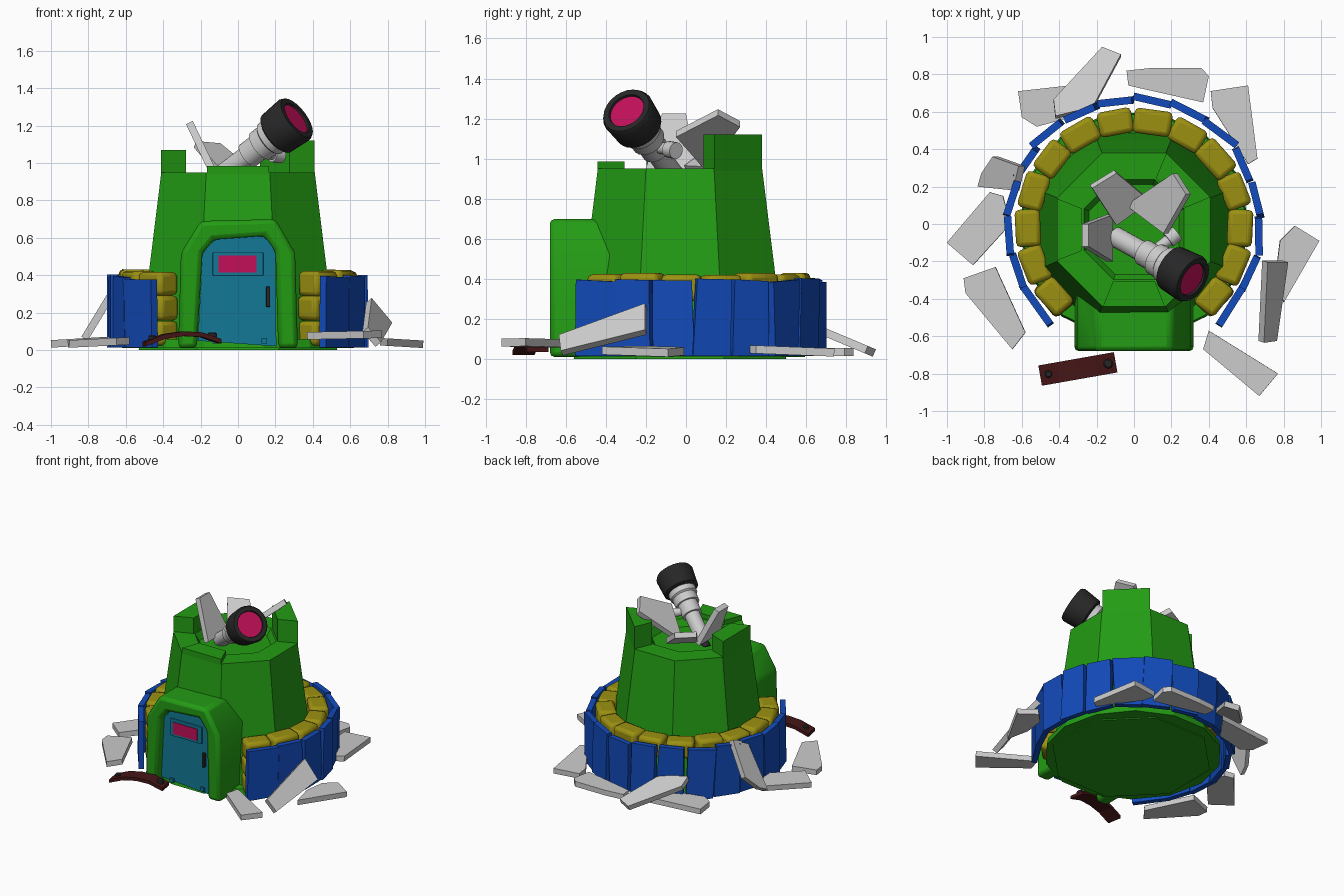
import bpy, bmesh, math, random
from mathutils import Matrix, Vector

if "Cube" in bpy.data.objects:
    bpy.data.objects.remove(bpy.data.objects["Cube"])

random.seed(4)
rad = math.radians


def material(name, rgb):
    m = bpy.data.materials.new(name)
    m.diffuse_color = (*rgb, 1)
    m.use_nodes = True
    m.node_tree.nodes["Principled BSDF"].inputs["Base Color"].default_value = m.diffuse_color
    return m


GREEN = material("green", (0.017, 0.33, 0.007))
BLUE = material("blue", (0.006, 0.07, 0.5))
YELLOW = material("yellow", (0.33, 0.28, 0.006))
TEAL = material("teal", (0.006, 0.19, 0.3))
PINK = material("pink", (0.55, 0.005, 0.1))
DARK = material("dark", (0.02, 0.02, 0.02))
BROWN = material("brown", (0.06, 0.008, 0.008))


def finish(name, bm, matrix, mat, bevel=0.0, smooth=False, segments=2):
    bm.transform(matrix)
    bmesh.ops.recalc_face_normals(bm, faces=bm.faces)
    me = bpy.data.meshes.new(name)
    bm.to_mesh(me)
    bm.free()
    ob = bpy.data.objects.new(name, me)
    bpy.context.collection.objects.link(ob)
    if mat:
        me.materials.append(mat)
    if bevel:
        b = ob.modifiers.new("bevel", "BEVEL")
        b.width, b.segments = bevel, segments
        b.limit_method, b.angle_limit = "ANGLE", rad(30)
    if smooth:
        bpy.context.view_layer.objects.active = ob
        ob.select_set(True)
        bpy.ops.object.shade_smooth_by_angle(angle=rad(35))
        ob.select_set(False)
    return ob


def prism(name, pts, depth, matrix, mat=None, **kw):
    """Polygon in local xy, thickened along local z."""
    bm = bmesh.new()
    lo = [bm.verts.new((x, y, -depth / 2)) for x, y in pts]
    hi = [bm.verts.new((x, y, depth / 2)) for x, y in pts]
    bm.faces.new(lo)
    bm.faces.new(hi)
    for i in range(len(pts)):
        j = (i + 1) % len(pts)
        bm.faces.new((lo[i], lo[j], hi[j], hi[i]))
    return finish(name, bm, matrix, mat, **kw)


def lathe(name, profile, sides, matrix, mat=None, turn=0.0, **kw):
    """Capped stack of (radius, z) rings."""
    bm = bmesh.new()
    rings = [[bm.verts.new((r * math.cos(turn + math.tau * i / sides),
                            r * math.sin(turn + math.tau * i / sides), z))
              for i in range(sides)] for r, z in profile]
    for a, b in zip(rings, rings[1:]):
        for i in range(sides):
            j = (i + 1) % sides
            bm.faces.new((a[i], a[j], b[j], b[i]))
    bm.faces.new(rings[0])
    bm.faces.new(rings[-1])
    return finish(name, bm, matrix, mat, **kw)


def frame(deg, r, z=0.0, cy=0.0):
    """Local x = tangent, y = up, z = outward at an angle around the tower."""
    c, s = math.cos(rad(deg)), math.sin(rad(deg))
    return Matrix(((-s, 0, c, r * c), (c, 0, s, r * s + cy), (0, 1, 0, z), (0, 0, 0, 1)))


def rect(x0, x1, y0, y1):
    return [(x0, y0), (x1, y0), (x1, y1), (x0, y1)]


def slab(name, pts, z, sx=0.0, sy=0.0, th=0.04):
    """Broken slab drawn in plan, tilted by slopes sx and sy about its middle."""
    cx = sum(p[0] for p in pts) / len(pts)
    cy = sum(p[1] for p in pts) / len(pts)
    n = Vector((-sx, -sy, 1)).normalized()
    m = Matrix(((1, 0, n.x, cx), (0, 1, n.y, cy), (sx, sy, n.z, z), (0, 0, 0, 1)))
    prism(name, [(x - cx, y - cy) for x, y in pts], th, m)


# Octagonal tower with a sunken roof, on a wide footing
CY = -0.03
centre = Matrix.Translation((0, CY, 0))
lathe("tower", [(0.575, 0), (0.558, 0.06), (0.515, 0.42), (0.444, 0.95), (0.29, 0.95), (0.26, 0.9)],
      8, centre, GREEN, turn=rad(22.5))
lathe("footing", [(0.62, 0.01), (0.61, 0.06)], 14, Matrix.Translation((0, -0.01, 0)), GREEN)

# Raised wall pieces on the rim
for deg, top in ((180, 1.07), (45, 1.12), (270, 0.985)):
    pts = [(r * math.cos(rad(deg + d)), r * math.sin(rad(deg + d)))
           for r, d in ((0.444, -22), (0.444, 22), (0.3, 22), (0.3, -22))]
    prism("battlement", pts, top - 0.93, Matrix.Translation((0, CY, (top + 0.93) / 2)), GREEN)

# Porch arch, solid core behind the door
outer = [(-0.32, 0.01), (-0.305, 0.52), (-0.2, 0.69), (0.2, 0.7), (0.305, 0.52), (0.32, 0.01)]
inner = [(0.215, 0.01), (0.2, 0.53), (0.14, 0.61), (-0.13, 0.59), (-0.19, 0.52), (-0.22, 0.01)]
prism("porch_arch", outer + inner, 0.34, frame(-90, 0.51), GREEN, bevel=0.025, smooth=True)
prism("porch_core", rect(-0.24, 0.24, 0.01, 0.62), 0.3, frame(-90, 0.44), GREEN)

# Door with window, handle and hinges
door = [(-0.215, 0.05), (0.205, 0.02), (0.2, 0.53), (0.14, 0.61), (-0.12, 0.595), (-0.19, 0.52)]
prism("door", door, 0.05, frame(-90, 0.6), TEAL)
prism("window_frame", rect(-0.135, 0.135, 0.395, 0.525), 0.02, frame(-90, 0.628), TEAL, bevel=0.005)
prism("window", rect(-0.105, 0.1, 0.415, 0.505), 0.02, frame(-90, 0.633), PINK)
prism("door_handle", rect(0.15, 0.172, 0.23, 0.34), 0.025, frame(-90, 0.645), DARK, bevel=0.006)
for x in (-0.12, 0.14):
    prism("door_foot", rect(x - 0.015, x + 0.015, 0.035, 0.065), 0.02, frame(-90, 0.63), TEAL)

# Ring of rounded stones, stacked three high beside the porch
for i in range(14):
    levels = (0.09, 0.225, 0.355) if i in (0, 13) else (0.355,)
    for z in levels:
        w = 0.098 + random.uniform(-0.006, 0.008)
        h = 0.066 if z < 0.3 else 0.07 + random.uniform(-0.008, 0.008)
        m = frame(-41 + i * 262 / 13, 0.567, z, -0.015) @ Matrix.Rotation(rad(random.uniform(-3, 3)), 4, "Y")
        prism("stone", rect(-w, w, -h, h), 0.135, m, YELLOW, bevel=0.025, smooth=True)

# Uneven plank fence round the stones
for i in range(16):
    w = 0.125 if i in (0, 15) else 0.098
    j = [random.uniform(-0.014, 0.014) for _ in range(4)]
    pts = [(-w + j[0], 0.015), (w + j[1], 0.015), (w + j[2], 0.39 + j[3]), (-w - j[1], 0.39 - j[0])]
    m = frame(-39 + i * 258 / 15, 0.672 + j[2] / 2, 0, -0.01) @ Matrix.Rotation(rad(random.uniform(-7, 7)), 4, "Y")
    prism("plank", pts, 0.04, m, BLUE)

# Broken slabs on the ground
slab("rubble", [(-0.62, 0.71), (-0.17, 0.76), (-0.3, 0.58), (-0.52, 0.52), (-0.6, 0.57)], 0.035)
slab("rubble", [(-0.17, 0.94), (-0.07, 0.9), (-0.22, 0.62), (-0.42, 0.57), (-0.43, 0.66)], 0.115, 0, -0.42)
slab("rubble", [(-0.04, 0.82), (0.1, 0.835), (0.36, 0.835), (0.4, 0.79), (0.37, 0.65), (-0.03, 0.74)], 0.035)
slab("rubble", [(0.41, 0.71), (0.61, 0.74), (0.66, 0.35), (0.61, 0.32), (0.42, 0.62)], 0.04, 0, -0.04)
slab("rubble", [(0.7, -0.2), (0.81, -0.2), (0.75, -0.62), (0.68, -0.63)], 0.135, -1.2, 0.42)
slab("rubble", [(0.78, -0.09), (0.86, -0.01), (0.99, -0.09), (0.8, -0.42), (0.76, -0.25)], 0.04, -0.06, 0)
slab("rubble", [(0.4, -0.57), (0.37, -0.67), (0.67, -0.92), (0.77, -0.8)], 0.08, 0.02, 0)
slab("rubble", [(-0.74, -0.23), (-0.91, -0.29), (-0.9, -0.37), (-0.65, -0.67), (-0.58, -0.58)], 0.04, 0.05, 0)
slab("rubble", [(-1.0, -0.1), (-0.77, 0.17), (-0.7, 0.15), (-0.66, 0.0), (-0.86, -0.22)], 0.045, 0.06, 0)
slab("rubble", [(-0.82, 0.2), (-0.8, 0.27), (-0.74, 0.36), (-0.6, 0.31), (-0.63, 0.18)], 0.23, 1.65, 0)

# Broken slabs standing in the roof
slab("roof_rubble", [(-0.26, 0.0), (-0.26, -0.12), (-0.13, -0.2), (-0.13, 0.05)], 1.08, -2.1, 0)
slab("roof_rubble", [(-0.23, 0.2), (-0.1, 0.28), (0.08, 0.13), (-0.1, 0.0)], 1.02, -0.4, 0.5)
slab("roof_rubble", [(-0.03, 0.1), (0.22, 0.27), (0.29, 0.16), (0.17, -0.05)], 1.12, 0.87, 0.02)

# Telescope aimed up to the front right
axis = Vector((0.72, -0.4, 0.55)).normalized()
scope = Matrix.Translation((0.3, -0.29, 1.23)) @ axis.to_track_quat("Z", "Y").to_matrix().to_4x4()
lathe("telescope_tube", [(0.055, -0.55), (0.055, -0.34), (0.072, -0.34), (0.072, -0.25), (0.088, -0.25),
                         (0.088, -0.19), (0.1, -0.18), (0.1, -0.1)], 20, scope, None, smooth=True)
lathe("telescope_hood", [(0.11, -0.14), (0.125, -0.13), (0.135, 0.0), (0.125, 0.02), (0.095, 0.02),
                         (0.09, 0.0)], 24, scope, DARK, smooth=True)
lathe("telescope_lens", [(0.092, -0.01), (0.092, 0.008)], 24, scope, PINK)
lathe("telescope_eyepiece", [(0.03, -0.62), (0.03, -0.54)], 12, scope, DARK, smooth=True)
side = Vector((0.14, 0.11, -0.02)).normalized()
arm = Matrix.Translation((0.09, -0.16, 1.06)) @ side.to_track_quat("Z", "Y").to_matrix().to_4x4()
lathe("telescope_knob", [(0.03, 0), (0.03, 0.12), (0.042, 0.12), (0.042, 0.18)], 14, arm, None, smooth=True)

# Fallen bent board with two bolts
arc = [(-0.205, 0.045), (-0.1, 0.085), (0.0, 0.1), (0.1, 0.095), (0.205, 0.06)]
board = Matrix.Translation((-0.3, -0.775, 0)) @ Matrix.Rotation(rad(10), 4, "Z")
prism("board", arc + [(x, z - 0.025) for x, z in reversed(arc)], 0.11, board @ frame(-90, 0), BROWN)
for x, z, r in ((-0.16, 0.055, 0.02), (0.165, 0.07, 0.026)):
    lathe("bolt", [(r, z), (r, z + 0.018), (r * 0.7, z + 0.025)], 12, board @ Matrix.Translation((x, 0, 0)), DARK)
